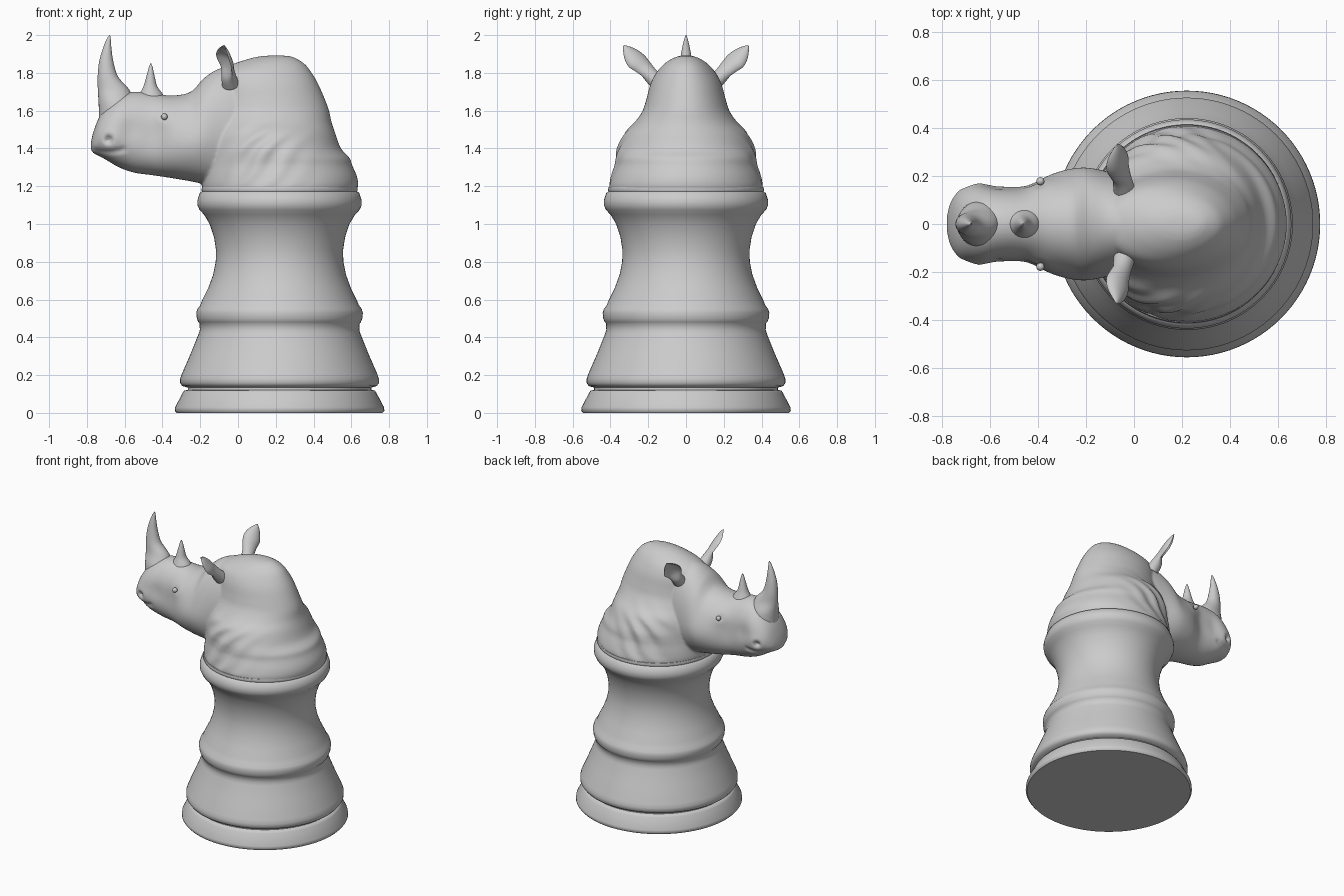
import bpy, bmesh, math
from mathutils import Vector

if "Cube" in bpy.data.objects:
    bpy.data.objects.remove(bpy.data.objects["Cube"])

TAU = 2 * math.pi


def make_object(name, bm, angle=40):
    bmesh.ops.recalc_face_normals(bm, faces=bm.faces)
    me = bpy.data.meshes.new(name)
    bm.to_mesh(me)
    bm.free()
    ob = bpy.data.objects.new(name, me)
    bpy.context.collection.objects.link(ob)
    bpy.ops.object.select_all(action='DESELECT')
    ob.select_set(True)
    bpy.context.view_layer.objects.active = ob
    bpy.ops.object.shade_smooth_by_angle(angle=math.radians(angle))
    return ob


def smooth_rows(rows, k):
    """Catmull-Rom interpolation of table rows, k steps per span."""
    out = []
    for i in range(len(rows) - 1):
        a, b, c, d = (rows[max(0, min(len(rows) - 1, i + j))] for j in (-1, 0, 1, 2))
        for s in range(k):
            t = s / k
            out.append([0.5 * (2 * q + (r - p) * t + (2 * p - 5 * q + 4 * r - w) * t * t
                               + (3 * q - p - 3 * r + w) * t ** 3)
                        for p, q, r, w in zip(a, b, c, d)])
    out.append(list(rows[-1]))
    return out


def loft(bm, rows, ring, n):
    """Skin closed rings; ring(row, angle) gives a point."""
    rings = [[bm.verts.new(ring(r, TAU * i / n)) for i in range(n)] for r in rows]
    for a, b in zip(rings, rings[1:]):
        for i in range(n):
            j = (i + 1) % n
            bm.faces.new((a[i], a[j], b[j], b[i]))
    bm.faces.new(rings[0])
    bm.faces.new(rings[-1])


def mirror_y(ob):
    ob.modifiers.new("mirror", 'MIRROR').use_axis = (False, True, False)


# Turned pedestal: (radius, height)
CX = 0.22
pedestal = [(.545, 0), (.555, .012), (.553, .03), (.512, .108), (.505, .118), (.486, .122),
            (.486, .134), (.515, .142), (.526, .158), (.526, .18), (.518, .205), (.47, .315),
            (.428, .42), (.422, .44), (.424, .474), (.43, .48), (.438, .50), (.441, .53), (.435, .55),
            (.42, .57), (.408, .60), (.378, .66), (.352, .73), (.338, .80), (.336, .86),
            (.347, .93), (.37, 1.0), (.40, 1.05), (.424, 1.075), (.435, 1.10), (.435, 1.125),
            (.422, 1.165), (.41, 1.172), (.414, 1.18), (.41, 1.195), (.395, 1.20)]
bm = bmesh.new()
loft(bm, pedestal, lambda r, a: (CX + r[0] * math.cos(a), r[0] * math.sin(a), r[1]), 96)
make_object("turned_pedestal", bm, 50)

# Neck and hump: (height, front x, back x, half width)
neck = [(1.15, -.18, .62, .40), (1.2, -.19, .635, .407), (1.25, -.19, .63, .395),
        (1.31, -.185, .605, .375), (1.35, -.18, .59, .37), (1.40, -.17, .545, .36),
        (1.48, -.155, .515, .325), (1.54, -.15, .495, .27), (1.60, -.145, .482, .23),
        (1.66, -.14, .46, .21), (1.74, -.14, .425, .188), (1.80, -.12, .39, .158),
        (1.845, -.03, .355, .118), (1.875, .06, .31, .075), (1.888, .12, .275, .04),
        (1.892, .18, .23, .012)]


def neck_ring(row, a):
    z, f, b, w = row
    c, s = math.cos(a), math.sin(a)
    x = (f + b) / 2 + (b - f) / 2 * c
    # diagonal skin folds on the flanks
    d = (x - .05) * .72 - (z - 1.3) * .7 + .02 * math.sin(z * 19)
    mask = abs(s) ** 1.5 * math.exp(-((z - 1.37) / .14) ** 2) * math.exp(-((x - .08) / .2) ** 2)
    k = 1 + .03 * mask * math.sin(d * 62)
    return ((f + b) / 2 + (b - f) / 2 * c * k, w * s * k, z)


# Head: (x, underside, top, half width)
head = [(-.779, 1.395, 1.43, .03), (-.765, 1.375, 1.49, .085), (-.735, 1.36, 1.565, .128),
        (-.69, 1.335, 1.63, .153), (-.63, 1.30, 1.68, .165), (-.55, 1.272, 1.70, .16),
        (-.45, 1.258, 1.692, .166), (-.35, 1.243, 1.68, .2), (-.25, 1.226, 1.70, .216),
        (-.18, 1.212, 1.772, .221), (-.1, 1.20, 1.822, .212), (0, 1.2, 1.838, .195),
        (.1, 1.25, 1.80, .16)]
# Face dents: (x, z, radius, depth); negative depth bulges
dents = [(-.68, 1.445, .045, -.014), (-.685, 1.447, .02, .04),
         (-.39, 1.57, .045, -.012), (-.39, 1.568, .022, .012),
         (-.45, 1.47, .09, .012), (-.24, 1.42, .11, -.014), (-.57, 1.50, .06, .01)]
dents += [(-.765 + .02 * i, 1.392 - .006 * i + .0008 * i * i, .012, .014) for i in range(9)]


def head_ring(row, a):
    x, lo, hi, w = row
    c, s = math.cos(a), math.sin(a)
    z = (lo + hi) / 2 + (hi - lo) / 2 * s
    y = w * c * (1 - .12 * s) * (1 + .1 * s * s)
    for dx, dz, r, depth in dents:
        g = math.exp(-((x - dx) ** 2 + (z - dz) ** 2) / (r * r))
        y -= c * depth * g
    return (x, y, z)


# Merged skin of neck and head
bm = bmesh.new()
loft(bm, smooth_rows(neck, 6), neck_ring, 160)
loft(bm, smooth_rows(head, 10), head_ring, 128)
skin = make_object("neck_and_head", bm)
rm = skin.modifiers.new("merge", 'REMESH')
rm.mode = 'VOXEL'
rm.voxel_size = .0085
rm.use_smooth_shade = True
sm = skin.modifiers.new("soften", 'SMOOTH')
sm.factor = .5
sm.iterations = 4

# Horns: (front x, back x, height, half width)
horns = {
    "front_horn": [(-.735, -.54, 1.56, .10), (-.738, -.55, 1.64, .09), (-.742, -.575, 1.71, .06),
                   (-.743, -.635, 1.78, .045), (-.735, -.66, 1.86, .033),
                   (-.715, -.67, 1.93, .021), (-.695, -.674, 1.98, .009), (-.681, -.677, 2.0, .002)],
    "rear_horn": [(-.535, -.38, 1.65, .07), (-.52, -.40, 1.69, .052), (-.50, -.428, 1.73, .036),
                  (-.484, -.442, 1.785, .022), (-.472, -.452, 1.83, .01), (-.464, -.46, 1.85, .002)],
}
for name, rows in horns.items():
    bm = bmesh.new()
    loft(bm, smooth_rows(rows, 5), lambda r, a: (
        (r[0] + r[1]) / 2 + (r[1] - r[0]) / 2 * math.cos(a), r[3] * math.sin(a), r[2]), 32)
    make_object(name, bm, 60)

# Cupped ears: (x, y, z, half width, depth, fullness of the open side)
ear = [(-.04, .14, 1.74, .045, .045, 1), (-.05, .185, 1.785, .042, .038, .9),
       (-.065, .225, 1.825, .052, .038, -.2), (-.075, .262, 1.858, .062, .042, -.7),
       (-.08, .29, 1.89, .052, .036, -.7), (-.078, .313, 1.92, .03, .022, -.6),
       (-.074, .33, 1.945, .004, .003, -.2)]
along = Vector((-.12, .66, .74)).normalized()
opening = Vector((-.75, .5, -.35))
opening = (opening - along * opening.dot(along)).normalized()
across = along.cross(opening)


def ear_ring(row, a):
    x, y, z, w, t, k = row
    s = math.sin(a)
    return Vector((x, y, z)) + across * w * math.cos(a) + opening * t * s * (k if s > 0 else 1)


bm = bmesh.new()
loft(bm, smooth_rows(ear, 5), ear_ring, 32)
mirror_y(make_object("ears", bm, 60))

# Eyes
bm = bmesh.new()
bmesh.ops.create_uvsphere(bm, u_segments=20, v_segments=12, radius=.017)
bmesh.ops.translate(bm, verts=bm.verts, vec=(-.39, .178, 1.568))
mirror_y(make_object("eyes", bm, 60))
